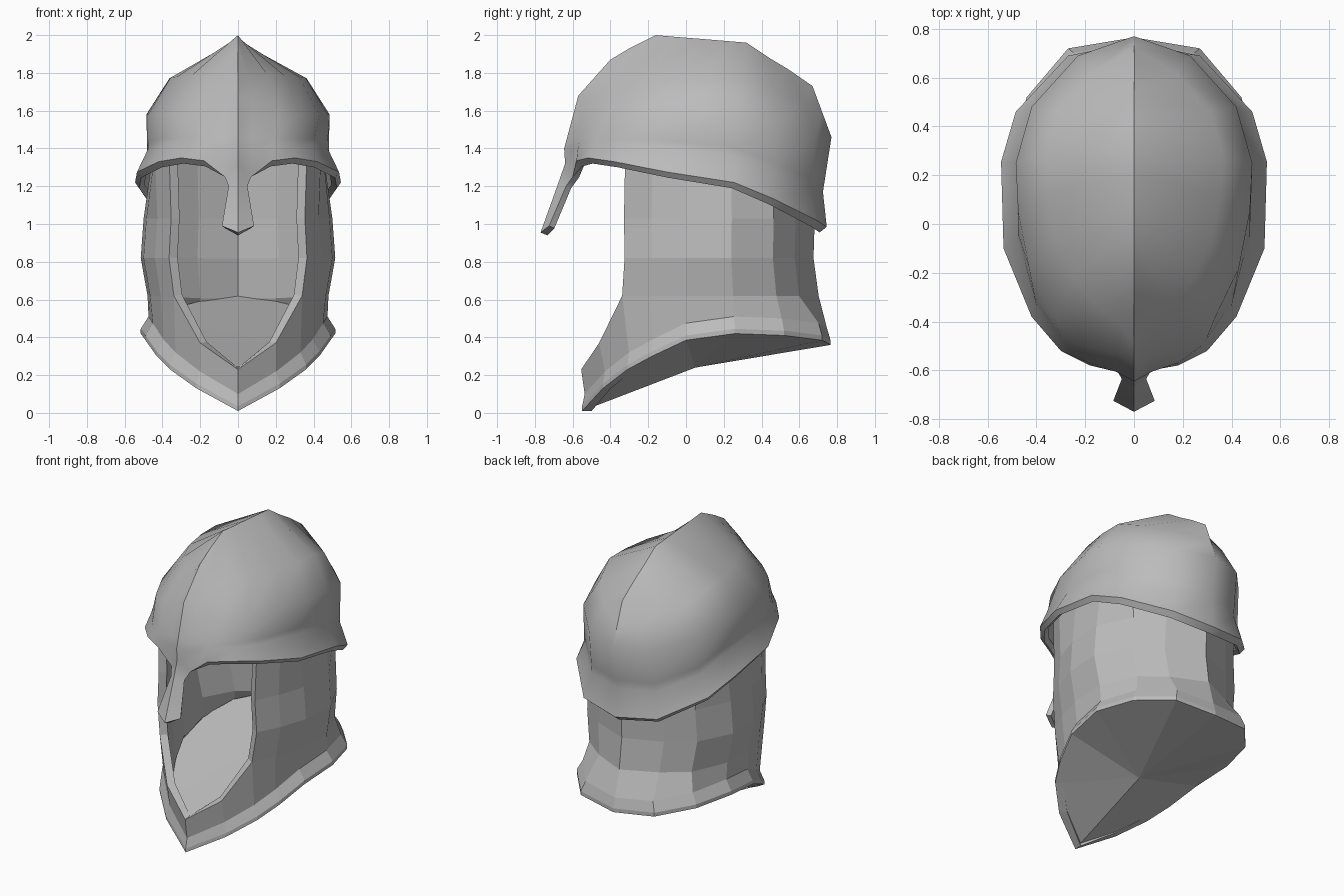
import bpy
import bmesh
import math
from mathutils import Vector

cube = bpy.data.objects.get("Cube")
if cube:
    bpy.data.objects.remove(cube)

steel = bpy.data.materials.new("plain_grey")
steel.use_nodes = True
grey = (0.5, 0.5, 0.5, 1)
steel.diffuse_color = grey
steel.node_tree.nodes["Principled BSDF"].inputs["Base Color"].default_value = grey


def build(name, faces, thickness=0, even=False, smooth_angle=None):
    """Mirror a half model given as lists of points, weld it and thicken it inwards."""
    bm = bmesh.new()
    for face in faces:
        for side in (1, -1):
            corners = [bm.verts.new((p[0] * side, p[1], p[2])) for p in face]
            bm.faces.new(corners if side > 0 else corners[::-1])
    bmesh.ops.remove_doubles(bm, verts=bm.verts, dist=0.001)
    mesh = bpy.data.meshes.new(name)
    bm.to_mesh(mesh)
    bm.free()
    mesh.materials.append(steel)
    obj = bpy.data.objects.new(name, mesh)
    bpy.context.collection.objects.link(obj)
    bpy.ops.object.select_all(action='DESELECT')
    obj.select_set(True)
    bpy.context.view_layer.objects.active = obj
    if thickness:
        shell = obj.modifiers.new("shell", 'SOLIDIFY')
        shell.thickness = thickness
        shell.offset = -1
        shell.use_even_offset = even
        bpy.ops.object.modifier_apply(modifier=shell.name)
    if smooth_angle:
        bpy.ops.object.shade_smooth_by_angle(angle=math.radians(smooth_angle))
    return obj


def skin(columns):
    """Quads between neighbouring columns of points, as far up as both reach."""
    faces = []
    for a, b in zip(columns, columns[1:]):
        for row in range(min(len(a), len(b)) - 1):
            faces.append((a[row], b[row], b[row + 1], a[row + 1]))
    return faces


def fan(ring, centre, upward):
    """Triangles from a half ring to its centre."""
    return [(a, b, centre) if upward else (b, a, centre)
            for a, b in zip(ring, ring[1:])]


# Dome: flared rim, band above it, widest line, then the crest, front to back
rim = [(0, -.64, 1.32), (.07, -.6, 1.25), (.18, -.58, 1.335), (.3, -.52, 1.35),
       (.42, -.38, 1.33), (.535, -.1, 1.275), (.545, .255, 1.22), (.485, .46, 1.135),
       (.27, .69, 1.02), (0, .745, .985)]
band = [(0, -.645, 1.4), (.075, -.605, 1.39), (.18, -.57, 1.42), (.29, -.49, 1.42),
        (.4, -.34, 1.42), (.475, -.06, 1.4), (.48, .25, 1.36), (.42, .47, 1.27),
        (.23, .66, 1.18), (0, .725, 1.17)]
widest = [(0, -.57, 1.68), (.07, -.53, 1.66), (.21, -.5, 1.58), (.33, -.39, 1.58),
          (.43, -.18, 1.58), (.475, .05, 1.58), (.485, .25, 1.58), (.42, .48, 1.52),
          (.23, .69, 1.47), (0, .77, 1.46)]
crest = [(-.4, 1.87), (-.3, 1.93), (-.16, 2), (-.05, 1.99), (.08, 1.98),
         (.2, 1.97), (.32, 1.96), (.44, 1.88), (.54, 1.82), (.67, 1.73)]

dome = []
turned_edge = []
for i, (low, mid, wide, (y, z)) in enumerate(zip(rim, band, widest, crest)):
    top = Vector((0, y, z))
    shoulder = Vector(wide).lerp(top, 0.5)
    shoulder.x = wide[0] * 0.75
    crease = Vector(mid).lerp(Vector(wide), 0.2)
    dome.append([low, mid, crease, wide, shoulder, top])
    # The rim turns under, except where the nose guard joins
    if i == 1:
        turned_edge.append([low, low])
    elif i > 1:
        turned_edge.append([(low[0] * .96, low[1] * .95, low[2] - .03), low])

# Nose guard hangs from the front of the rim
nose_ridge = [(0, -.77, .955), (0, -.675, 1.22), rim[0]]
nose_edge = [(.085, -.725, .99), (.05, -.635, 1.2), rim[1]]
build("helmet_dome", skin(dome) + skin(turned_edge) + skin([nose_ridge, nose_edge]),
      0.035, True, 38)

# Neck guard: hem outline, front point to back
hem = [(0, -.55, .01), (.22, -.44, .13), (.36, -.31, .23), (.43, -.18, .3),
       (.49, 0, .385), (.515, .26, .42), (.44, .52, .41), (.27, .72, .385), (0, .765, .36)]
# Wall outline from the edge of the face opening to the back
wall = [(.365, -.325), (.44, -.18), (.5, 0), (.515, .24), (.405, .46), (.24, .575), (0, .675)]
# Height, width scale, depth scale and widest x for each ring of the wall
rings = [(.62, .93, 1.04, 1), (.82, 1, 1, 1), (1.03, .97, 1.01, 1), (1.38, 1, .99, .45)]
chin_lip = [(0, -.555, .23), (.2, -.46, .37)]

columns = []
for i, (x, y, z) in enumerate(hem):
    column = [(x, y, z), (x, y, z + .025), (x * .92, y * .975, z + .09)]
    if i < len(chin_lip):
        column.append(chin_lip[i])
    else:
        wx, wy = wall[i - len(chin_lip)]
        column += [(min(wx * sx, limit), wy * sy, h) for h, sx, sy, limit in rings]
    columns.append(column)
build("neck_guard", skin(columns), 0.05)

# Underside closes the hem with a shallow fan
build("neck_underside", fan(hem, (0, .05, .24), False))

# Inner floor slopes evenly up from the chin to the back
ring = [(x * .93, y * .94, .41 + .3 * y) for x, y, z in (c[3] for c in columns)]
build("neck_floor", fan(ring, (0, .05, .425), True))
